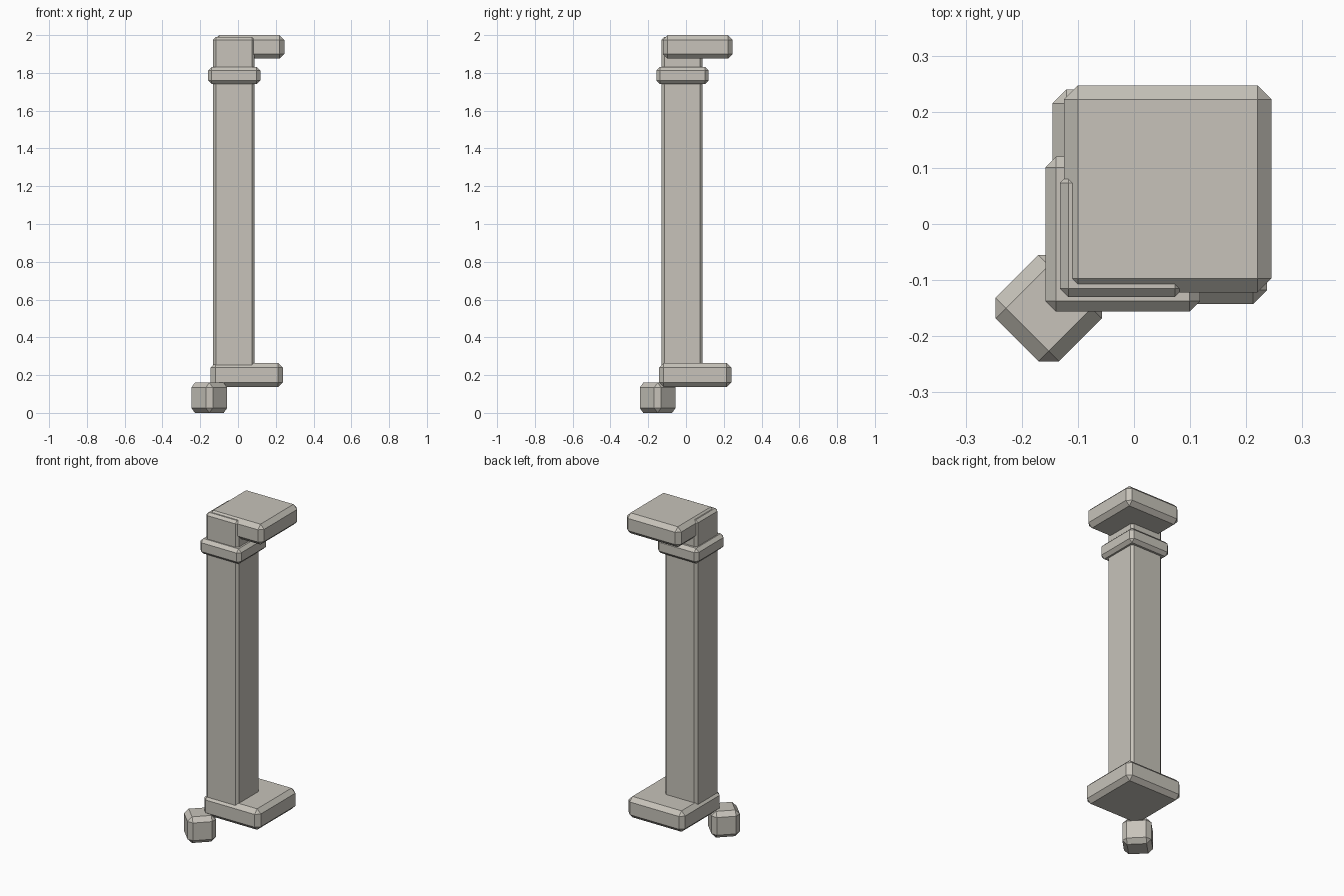
import bpy, bmesh, math
from mathutils import Matrix, Vector

if "Cube" in bpy.data.objects:
    bpy.data.objects.remove(bpy.data.objects["Cube"])

stone = bpy.data.materials.new("warm_grey_stone")
stone.diffuse_color = (0.57, 0.545, 0.49, 1)
stone.use_nodes = True
stone.node_tree.nodes["Principled BSDF"].inputs["Base Color"].default_value = stone.diffuse_color


def block(name, lo, hi, bevel, turn=0):
    """Chamfered box between two corners, turned about its own vertical axis."""
    lo, hi = Vector(lo), Vector(hi)
    bm = bmesh.new()
    bmesh.ops.create_cube(bm, size=1)
    bmesh.ops.scale(bm, vec=hi - lo, verts=bm.verts)
    bmesh.ops.bevel(bm, geom=bm.edges[:], offset=bevel, segments=1,
                    affect='EDGES', profile=0.5)
    bmesh.ops.rotate(bm, verts=bm.verts, cent=(0, 0, 0),
                     matrix=Matrix.Rotation(math.radians(turn), 3, 'Z'))
    bmesh.ops.translate(bm, vec=(lo + hi) / 2, verts=bm.verts)
    mesh = bpy.data.meshes.new(name)
    bm.to_mesh(mesh)
    bm.free()
    mesh.materials.append(stone)
    obj = bpy.data.objects.new(name, mesh)
    bpy.context.collection.objects.link(obj)
    return obj


# Loose stone on the ground beside the base
block("loose_stone", (-0.232, -0.23, 0), (-0.072, -0.07, 0.16), 0.026, 45)
# Offset base slab
block("base_slab", (-0.145, -0.143, 0.137), (0.237, 0.24, 0.265), 0.025)
# Tall shaft
block("shaft", (-0.132, -0.130, 0.18), (0.088, 0.088, 1.99), 0.015)
# Collar near the top
block("collar", (-0.158, -0.156, 1.74), (0.118, 0.12, 1.832), 0.019)
# Offset cap slab
block("cap_slab", (-0.125, -0.122, 1.875), (0.245, 0.247, 2.0), 0.025)
